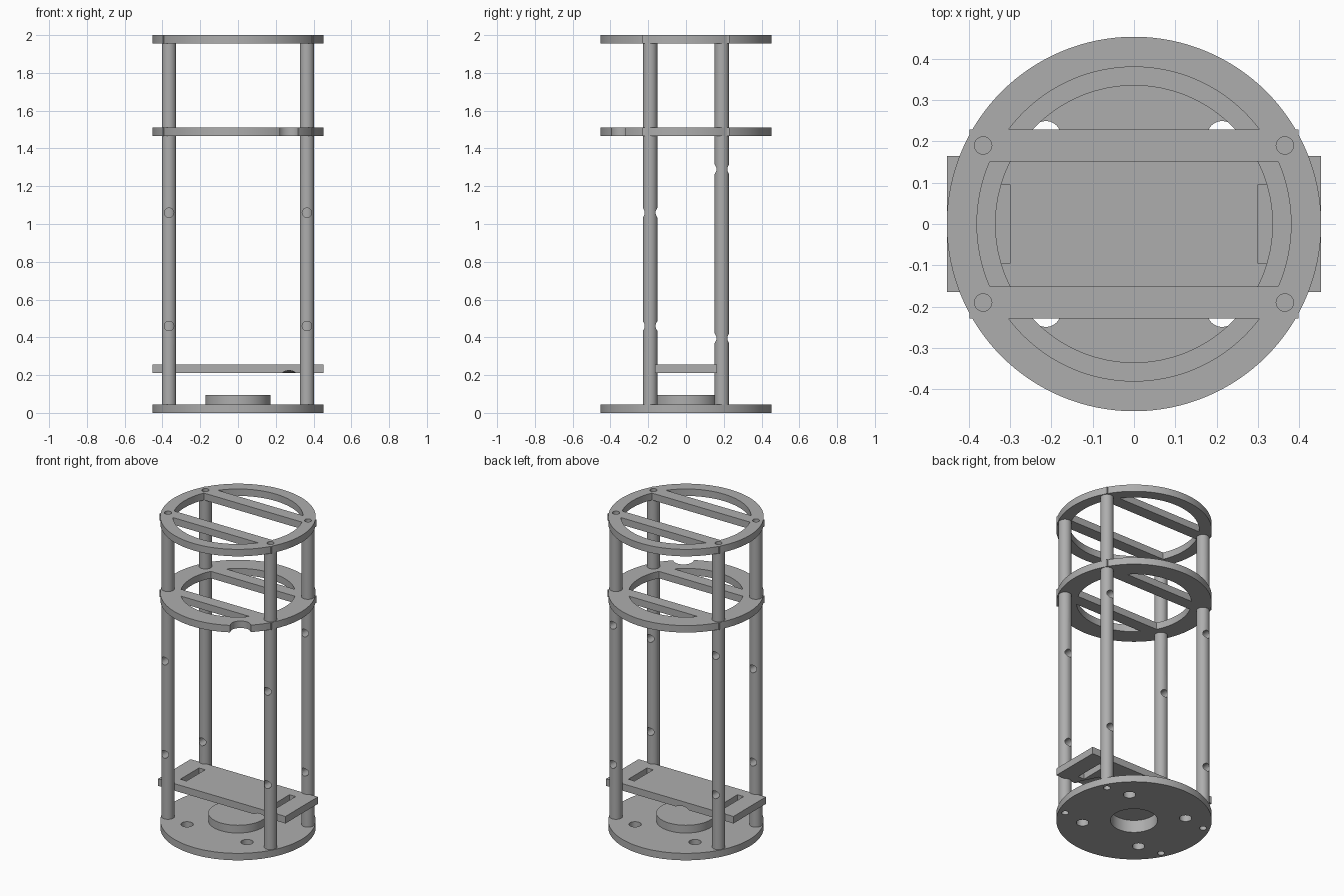
import bpy
import math
from mathutils import Vector

cube = bpy.data.objects.get("Cube")
if cube:
    bpy.data.objects.remove(cube, do_unlink=True)

grey = bpy.data.materials.new("plain grey")
grey.use_nodes = True
GREY = (0.42, 0.42, 0.42, 1)
grey.diffuse_color = GREY
grey.node_tree.nodes["Principled BSDF"].inputs["Base Color"].default_value = GREY

R = 0.453            # disc radius
T = 0.045            # sheet thickness
ROD_X, ROD_Y = 0.365, 0.19
SIGNS = (-1, 1)
CORNERS = [(sx, sy) for sx in SIGNS for sy in SIGNS]


def cylinder(name, r, x, y, z0, z1, sides=64):
    bpy.ops.mesh.primitive_cylinder_add(vertices=sides, radius=r, depth=z1 - z0,
                                        location=(x, y, (z0 + z1) / 2))
    ob = bpy.context.object
    ob.name = name
    return ob


def cross_hole(x, y, z):
    ob = cylinder("cross_hole", 0.025, x, y, z - 0.1, z + 0.1, 32)
    ob.rotation_euler.x = math.pi / 2
    return ob


def box(name, x0, x1, y0, y1, z0, z1):
    bpy.ops.mesh.primitive_cube_add(size=1, location=((x0 + x1) / 2, (y0 + y1) / 2, (z0 + z1) / 2))
    ob = bpy.context.object
    ob.name = name
    ob.scale = (x1 - x0, y1 - y0, z1 - z0)
    bpy.ops.object.transform_apply(location=False, rotation=False, scale=True)
    return ob


def hose_channel(z):
    # round channel that runs in from the front and bends towards the back
    curve = bpy.data.curves.new("hose_channel", "CURVE")
    curve.dimensions = "3D"
    curve.bevel_depth = 0.06
    curve.bevel_resolution = 8
    curve.use_fill_caps = True
    path = [(0.27, -0.45), (0.27, -0.15), (0.22, -0.05), (0.1, 0.02), (-0.04, 0.1), (-0.1, 0.17), (-0.12, 0.25)]
    spline = curve.splines.new("POLY")
    spline.points.add(len(path) - 1)
    for point, (x, y) in zip(spline.points, path):
        point.co = (x, y, z, 1)
    ob = bpy.data.objects.new("hose_channel", curve)
    bpy.context.collection.objects.link(ob)
    bpy.ops.object.select_all(action="DESELECT")
    ob.select_set(True)
    bpy.context.view_layer.objects.active = ob
    bpy.ops.object.convert(target="MESH")
    return bpy.context.object


def combine(target, others, operation="DIFFERENCE"):
    bpy.context.view_layer.update()
    bpy.ops.object.select_all(action="DESELECT")
    bpy.context.view_layer.objects.active = target
    target.select_set(True)
    for other in others:
        mod = target.modifiers.new("combine", "BOOLEAN")
        mod.operation = operation
        mod.solver = "EXACT"
        mod.object = other
        bpy.ops.object.modifier_apply(modifier=mod.name)
        bpy.data.objects.remove(other, do_unlink=True)


def finish(ob):
    bpy.ops.object.select_all(action="DESELECT")
    ob.select_set(True)
    bpy.context.view_layer.objects.active = ob
    ob.data.materials.clear()
    ob.data.materials.append(grey)
    bpy.ops.object.shade_smooth_by_angle(angle=math.radians(30))


def screw_holes(z0, z1):
    return [cylinder("screw_hole", 0.021, sx * ROD_X, sy * ROD_Y, z0, z1, 32) for sx, sy in CORNERS]


# Open rings with two cross bars
def barred_ring(name, z0, inner):
    ring = cylinder(name, R, 0, 0, z0, z0 + T, 128)
    combine(ring, [cylinder("opening", inner, 0, 0, z0 - 0.1, z0 + 0.1, 128)])
    bars = [box("bar", -0.398, 0.398, s * ROD_Y - 0.039, s * ROD_Y + 0.039, z0, z0 + T) for s in SIGNS]
    combine(ring, bars, "UNION")
    return ring


top_ring = barred_ring("top_ring", 2 - T, 0.38)
combine(top_ring, screw_holes(1.9, 2.1))
finish(top_ring)

middle_ring = barred_ring("middle_ring", 1.465, 0.335)
combine(middle_ring, [cylinder("hose_notch", 0.06, 0.27, -0.36, 1.4, 1.6)])
finish(middle_ring)

# Base disc with raised hub, hollow from below
base = cylinder("base_disc", R, 0, 0, 0, T, 128)
combine(base, [cylinder("hub", 0.173, 0, 0, 0.02, 0.095, 96)], "UNION")
vents = [cylinder("vent", 0.036, sx * 0.213, sy * 0.213, -0.1, 0.1, 48) for sx, sy in CORNERS]
combine(base, vents + screw_holes(-0.1, 0.1)
        + [cylinder("hub_recess", 0.137, 0, 0, -0.1, 0.08, 96)])
finish(base)

# Four drilled rods between base and top ring
for sx, sy in CORNERS:
    x, y = sx * ROD_X, sy * ROD_Y
    side = "left" if sx > 0 else "right"
    end = "front" if sy < 0 else "back"
    rod = cylinder(f"{end}_{side}_rod", 0.038, x, y, T, 2 - T, 48)
    heights = (0.46, 1.06) if sy < 0 else (0.395, 1.29)
    cuts = [cross_hole(x, y, z) for z in heights]
    cuts += [cylinder("end_hole", 0.021, x, y, z - 0.06, z + 0.06, 32) for z in (T, 2 - T)]
    if sx > 0 and sy < 0:
        cuts += [hose_channel(z) for z in (0.165, 1.69)]
    combine(rod, cuts)
    finish(rod)

# Slotted shelf above the base
shelf = box("shelf", -R, R, -0.165, 0.165, 0.21, 0.255)
slots = [box("slot", s * 0.322 - 0.022, s * 0.322 + 0.022, -0.095, 0.095, 0.1, 0.4) for s in SIGNS]
combine(shelf, slots + [hose_channel(0.165)])
finish(shelf)
